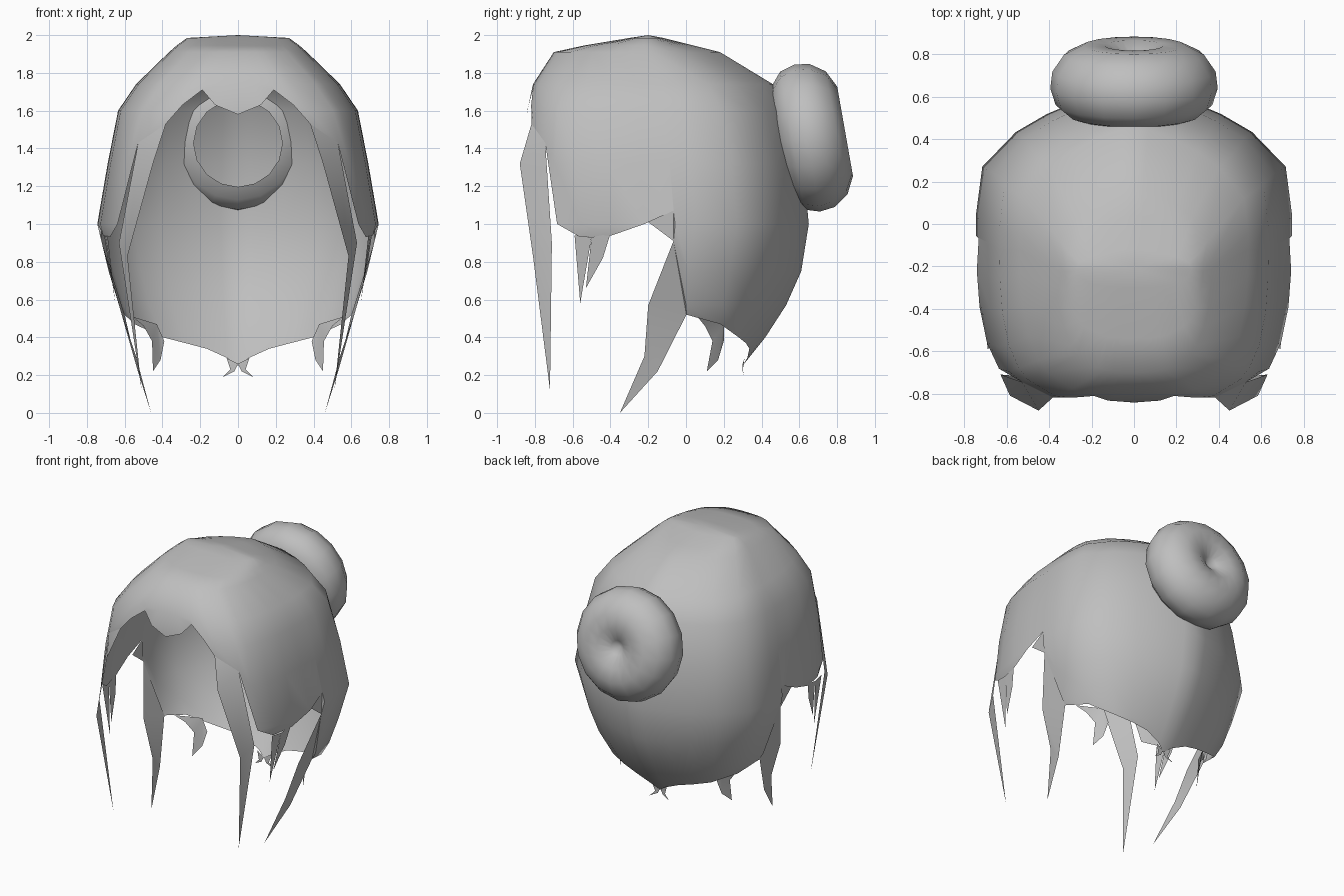
import bpy, bmesh, math
from mathutils import Vector, Matrix

if "Cube" in bpy.data.objects:
    bpy.data.objects.remove(bpy.data.objects["Cube"])

grey = bpy.data.materials.new("hair grey")
grey.diffuse_color = (0.52, 0.52, 0.52, 1)
grey.use_nodes = True
grey.node_tree.nodes["Principled BSDF"].inputs["Base Color"].default_value = grey.diffuse_color


def finish(bm, name, mirror=True, angle=50):
    bmesh.ops.remove_doubles(bm, verts=bm.verts, dist=0.0005)
    mesh = bpy.data.meshes.new(name)
    bm.to_mesh(mesh)
    bm.free()
    obj = bpy.data.objects.new(name, mesh)
    bpy.context.collection.objects.link(obj)
    mesh.materials.append(grey)
    if mirror:
        mod = obj.modifiers.new("mirror", 'MIRROR')
        mod.use_clip = True
    bpy.context.view_layer.objects.active = obj
    bpy.ops.object.select_all(action='DESELECT')
    obj.select_set(True)
    bpy.ops.object.shade_smooth_by_angle(angle=math.radians(angle))
    return obj


# Horizontal outlines: height, half width, front y, widest y, back y
LEVELS = [
    (2.00, 0.00, -0.20, -0.20, -0.20),
    (1.985, 0.27, -0.30, -0.20, -0.12),
    (1.945, 0.325, -0.54, -0.18, 0.04),
    (1.91, 0.365, -0.70, -0.15, 0.18),
    (1.74, 0.54, -0.81, 0.02, 0.46),
    (1.60, 0.635, -0.84, 0.08, 0.55),
    (1.32, 0.69, -0.87, 0.13, 0.62),
    (1.00, 0.745, -0.86, 0.16, 0.65),
    (0.75, 0.685, -0.83, 0.12, 0.61),
    (0.57, 0.63, -0.80, 0.10, 0.53),
    (0.40, 0.53, -0.75, 0.10, 0.42),
    (0.25, 0.42, -0.70, 0.10, 0.30),
]

# Lower edge of the hair: angle from the front, height
EDGE = [(0, 1.58), (2.5, 1.63), (8.6, 1.71), (14, 1.63), (20.3, 1.53),
        (38.7, 1.43), (47, 1.0), (60, 0.93), (73, 0.94), (82, 1.0), (87.3, 1.07),
        (87.4, 0.91), (89.3, 0.52), (103, 0.47), (124, 0.40),
        (137, 0.37), (150, 0.34), (165, 0.29), (180, 0.25)]


def surface(angle, z):
    """Point on the hair: boxy in front, tapering to the back."""
    for a, b in zip(LEVELS, LEVELS[1:]):
        if z >= b[0] - 1e-6:
            t = (a[0] - z) / (a[0] - b[0])
            w, yf, yc, yb = (p + (q - p) * t for p, q in zip(a[1:], b[1:]))
            break
    s, c = max(0, math.sin(math.radians(angle))), math.cos(math.radians(angle))
    if c > 0:
        e = 0.5 + 0.2 * min(1, max(0, (z - 1.6) / 0.31))
        return Vector((w * s ** e, yc - (yc - yf) * c ** e, z))
    return Vector((w * s ** 1.55, yc - (yb - yc) * c, z))


# Main shell
bm = bmesh.new()
grid = [[bm.verts.new(surface(a, max(low, lv[0]))) for lv in LEVELS] for a, low in EDGE]
for c0, c1 in zip(grid, grid[1:]):
    for i in range(len(LEVELS) - 1):
        bm.faces.new((c0[i], c0[i + 1], c1[i + 1], c1[i]))
finish(bm, "hair_shell")

# Loose pointed locks hanging from the edge
LOCKS = {
    "front_lock": [surface(20.3, 1.53), (.45, -.88, 1.32), (.585, -.81, .83),
                   (.51, -.72, .12), (.63, -.71, .9), surface(38.7, 1.43)],
    "temple_lock": [(.69, -.59, .94), (.65, -.56, .58), (.70, -.50, .93)],
    "temple_lock_small": [(.70, -.50, .93), (.66, -.53, .66), (.69, -.44, .82),
                          (.71, -.40, .95)],
    "side_lock": [surface(87.4, .91), (.63, -.20, .57), (.54, -.22, .30), (.46, -.35, 0),
                  (.53, -.15, .22), surface(89.3, .52)],
    "side_flap": [surface(87.3, 1.07), (.72, -.20, 1.01), surface(87.4, .91)],
    "nape_lock": [(.56, .06, .51), (.50, .10, .46), (.455, .14, .38), (.45, .11, .22),
                  (.41, .17, .28), (.39, .20, .38), (.43, .20, .47)],
    "centre_lock": [(0, .30, .26), (.02, .30, .22), (.08, .31, .19),
                    (.04, .30, .23), (.06, .31, .29)],
}
for name, pts in LOCKS.items():
    bm = bmesh.new()
    bm.faces.new([bm.verts.new(p) for p in pts])
    bmesh.ops.triangulate(bm, faces=bm.faces)
    finish(bm, name)

# Bun: revolved round its axis, dimpled behind, open towards the head
PROFILE = [(0.0, 0.09), (0.05, 0.13), (0.14, 0.175), (0.24, 0.175), (0.33, 0.13),
           (0.385, 0.05), (0.395, -0.03), (0.37, -0.11), (0.31, -0.16), (0.235, -0.185)]
SEG = 16
bm = bmesh.new()
rings = [[bm.verts.new((r * math.cos(k * math.tau / SEG), h, r * math.sin(k * math.tau / SEG)))
          for k in range(SEG)] for r, h in PROFILE]
for r0, r1 in zip(rings, rings[1:]):
    for k in range(SEG):
        n = (k + 1) % SEG
        bm.faces.new((r0[k], r0[n], r1[n], r1[k]))
bm.transform(Matrix.Translation((0, 0.67, 1.46)) @ Matrix.Rotation(math.radians(10), 4, 'X'))
finish(bm, "bun", mirror=False, angle=80)
